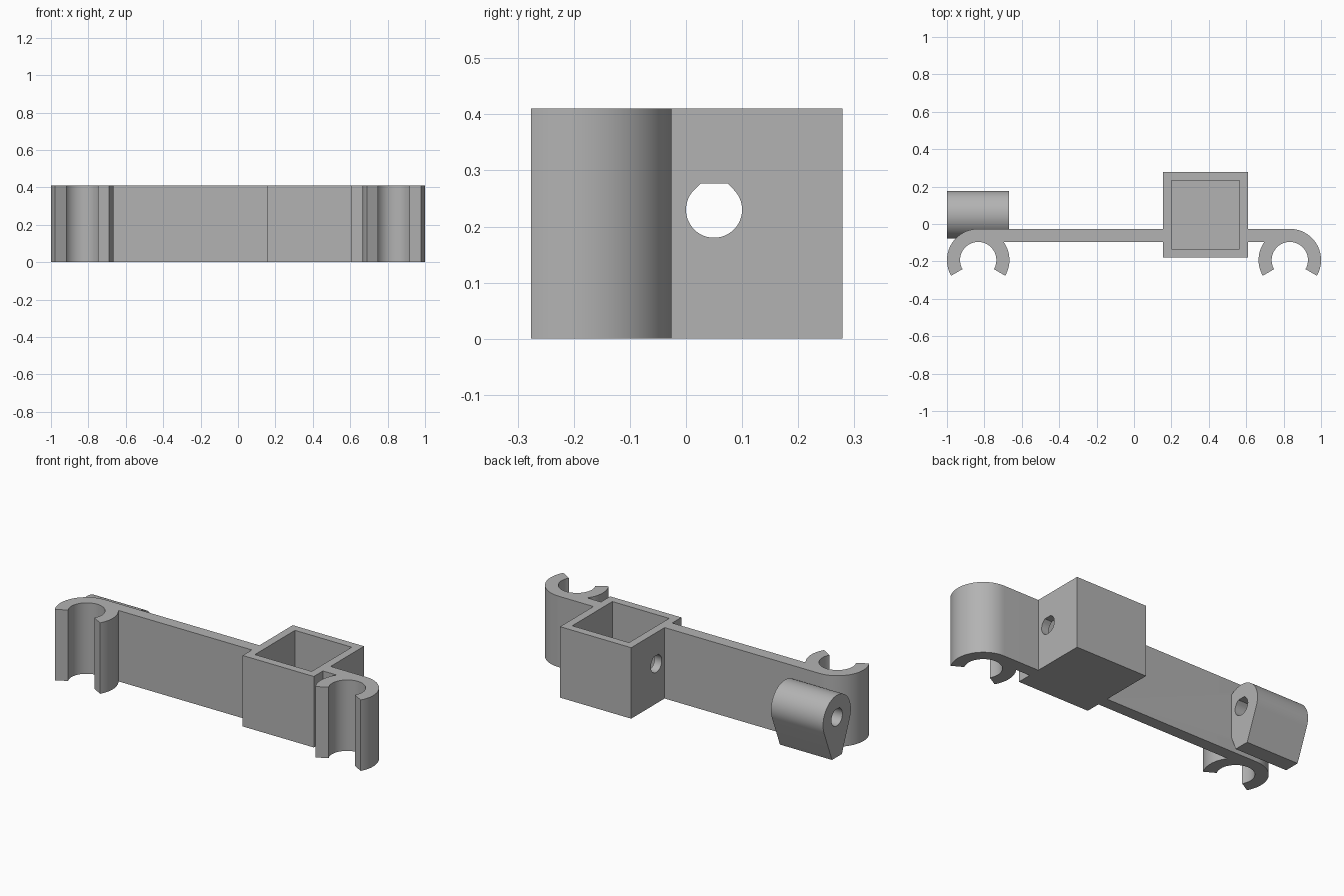
import bpy
import bmesh
from math import radians, sin, cos, acos, atan2, hypot
from mathutils import Vector

if "Cube" in bpy.data.objects:
    bpy.data.objects.remove(bpy.data.objects["Cube"], do_unlink=True)

HEIGHT = 0.41
AXIS_Y, AXIS_Z = 0.05, 0.23          # shared axis of the rod holes

grey = bpy.data.materials.new("plain grey")
grey.use_nodes = True
colour = (0.45, 0.45, 0.45, 1)
grey.diffuse_color = colour
grey.node_tree.nodes["Principled BSDF"].inputs["Base Color"].default_value = colour


def arc(cx, cy, r, start, end, steps):
    angles = [radians(start + (end - start) * i / steps) for i in range(steps + 1)]
    return [(cx + r * cos(a), cy + r * sin(a)) for a in angles]


def prism(name, points, low, high, along_x=False):
    """Extrude a flat outline along z, or along x when the outline is in y and z."""
    place = (lambda u, v: (low, u, v)) if along_x else (lambda u, v: (u, v, low))
    push = Vector((high - low, 0, 0) if along_x else (0, 0, high - low))
    bm = bmesh.new()
    face = bm.faces.new([bm.verts.new(place(u, v)) for u, v in points])
    top = bmesh.ops.extrude_face_region(bm, geom=[face])["geom"]
    bmesh.ops.translate(bm, vec=push, verts=[g for g in top if isinstance(g, bmesh.types.BMVert)])
    bmesh.ops.recalc_face_normals(bm, faces=bm.faces)
    mesh = bpy.data.meshes.new(name)
    bm.to_mesh(mesh)
    bm.free()
    mesh.materials.append(grey)
    obj = bpy.data.objects.new(name, mesh)
    bpy.context.collection.objects.link(obj)
    return obj


def rectangle(x0, x1, y0, y1):
    return [(x0, y0), (x1, y0), (x1, y1), (x0, y1)]


def combine(target, other, operation):
    mod = target.modifiers.new(other.name, "BOOLEAN")
    mod.operation, mod.solver, mod.object = operation, "EXACT", other
    bpy.context.view_layer.objects.active = target
    bpy.ops.object.modifier_apply(modifier=mod.name)
    bpy.data.objects.remove(other, do_unlink=True)


# Long plate with an open pipe clip at each end, as one mirrored outline
BACK, FRONT = -0.026, -0.095
CX, CY, OUTER, INNER = 0.833, -0.193, 0.167, 0.097
meet = 180 - 36
half = arc(CX, CY, OUTER, 90, -30, 32)
half += arc(CX, CY, INNER, -30, 210, 48)
half += arc(CX, CY, OUTER, 210, meet, 16)[:-1]
half.append((CX - (OUTER**2 - (FRONT - CY)**2) ** 0.5, FRONT))
bracket = prism("clip_bracket", half + [(-x, y) for x, y in reversed(half)], 0, HEIGHT)

# Square socket, open at the top
wall = 0.046
x0, x1, y0, y1 = 0.155, 0.61, -0.179, 0.279
combine(bracket, prism("socket", rectangle(x0, x1, y0, y1), 0, HEIGHT), "UNION")

# Round boss tapering down to a narrow flat foot
R, foot = 0.127, 0.045
tangent = atan2(-AXIS_Z, foot) + acos(R / hypot(foot, AXIS_Z))
t = tangent * 180 / 3.14159265
boss = arc(AXIS_Y, AXIS_Z, R, t, 180 - t, 40) + [(AXIS_Y - foot, 0), (AXIS_Y + foot, 0)]
combine(bracket, prism("boss", boss, -1, -0.667, True), "UNION")

# Socket cavity, leaving a floor
cavity = rectangle(x0 + wall, x1 - wall, y0 + wall, y1 - wall)
combine(bracket, prism("cavity", cavity, wall, HEIGHT + 0.1), "DIFFERENCE")

# Rod hole with a flattened peak, through boss and both socket walls
hole = arc(AXIS_Y, AXIS_Z, 0.05, 135, 405, 36)
hole += [(AXIS_Y + 0.0237, AXIS_Z + 0.047), (AXIS_Y - 0.0237, AXIS_Z + 0.047)]
combine(bracket, prism("rod_hole", hole, -1.1, 1.1, True), "DIFFERENCE")

# Smooth curved walls, crisp edges elsewhere
bpy.ops.object.select_all(action="DESELECT")
bracket.select_set(True)
bpy.context.view_layer.objects.active = bracket
bpy.ops.object.shade_smooth_by_angle(angle=radians(25))
